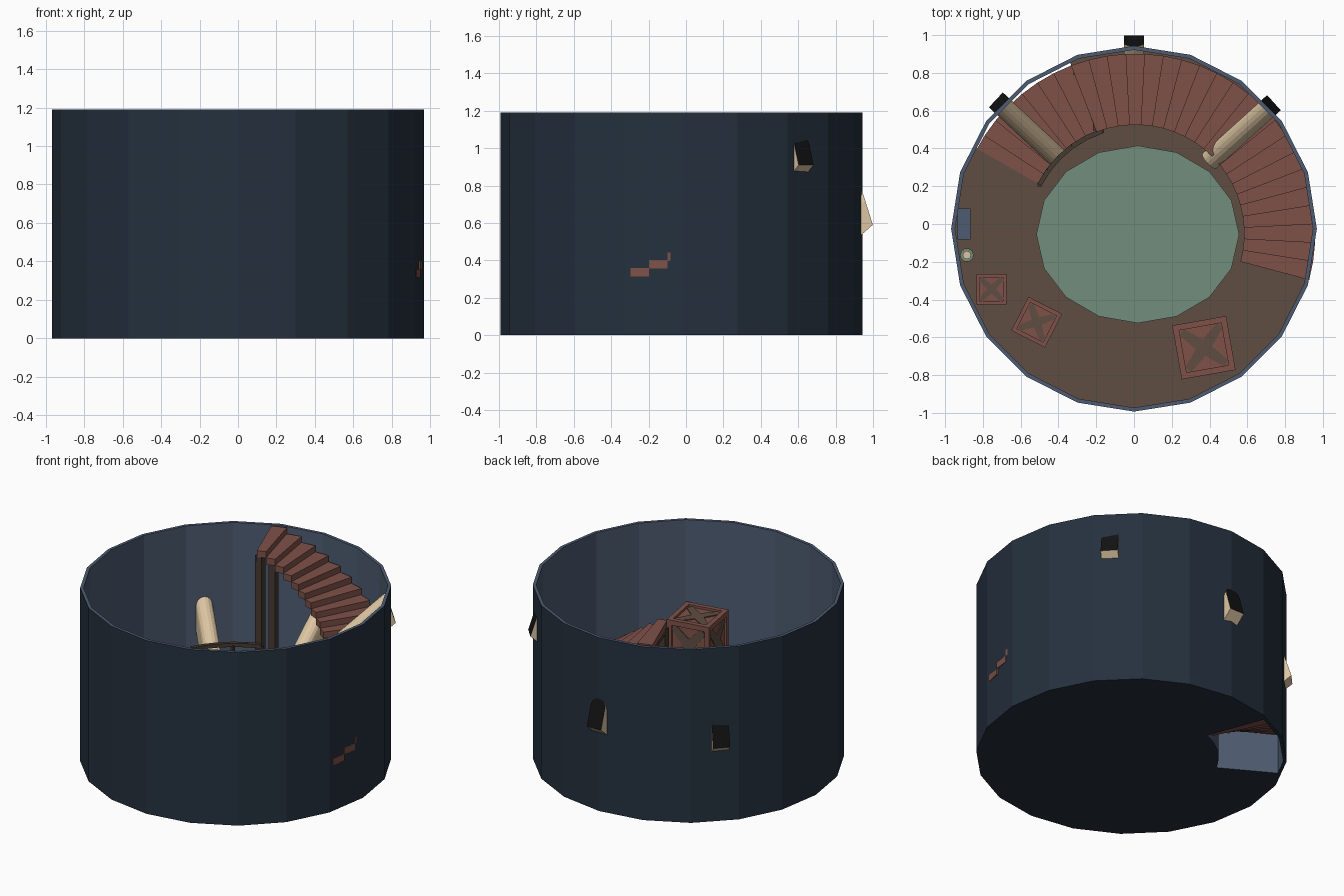
import bpy, bmesh, math
from mathutils import Vector, Matrix

if "Cube" in bpy.data.objects:
    bpy.data.objects.remove(bpy.data.objects["Cube"])

def mat(name, c):
    m = bpy.data.materials.new(name)
    m.diffuse_color = (*c, 1)
    m.use_nodes = True
    m.node_tree.nodes["Principled BSDF"].inputs["Base Color"].default_value = m.diffuse_color
    return m

INNER = mat("slate_blue", (.075, .105, .165))
OUTER = mat("night_blue", (.018, .030, .048))
FLOOR = mat("floor_brown", (.115, .075, .055))
WOOD = mat("red_wood", (.21, .083, .064))
DARK = mat("dark_wood", (.060, .042, .032))
GREEN = mat("rug_green", (.17, .27, .20))
LIGHT = mat("light_tan", (.72, .56, .36))
BLACK = mat("window_black", (.006, .006, .006))

C = Vector((0, -.025, 0))      # tower centre
S = Vector((.008, -.05, 0))    # stair centre
H, FZ = 1.19, .32              # wall height, floor level
RISE, STEP = .0415, 6
RI, RO = .575, .952            # stair radii

def polar(c, r, deg, z=0):
    a = math.radians(deg)
    return Vector((c.x + r * math.cos(a), c.y + r * math.sin(a), z))

def finish(bm, name, mats, rule=None):
    bmesh.ops.recalc_face_normals(bm, faces=bm.faces)
    bm.normal_update()
    if rule:
        for f in bm.faces:
            f.material_index = rule(f)
    me = bpy.data.meshes.new(name)
    bm.to_mesh(me)
    bm.free()
    for m in mats:
        me.materials.append(m)
    o = bpy.data.objects.new(name, me)
    bpy.context.collection.objects.link(o)
    return o

def prism(bm, pts, vec):
    """Closed prism from an outline swept along vec."""
    a = [bm.verts.new(p) for p in pts]
    b = [bm.verts.new(Vector(p) + Vector(vec)) for p in pts]
    n = len(a)
    bm.faces.new(a)
    bm.faces.new(b[::-1])
    for i in range(n):
        bm.faces.new((a[i], b[i], b[(i + 1) % n], a[(i + 1) % n]))

def box(bm, size, M):
    bmesh.ops.create_cube(bm, size=1, matrix=M @ Matrix.Diagonal((*size, 1)))

def bar(bm, p, q, w, t):
    d = q - p
    M = Matrix.Translation((p + q) / 2) @ d.to_track_quat('Z', 'Y').to_matrix().to_4x4()
    box(bm, (w, t, d.length), M)

# tower wall: 20-sided ring, dark outside, blue inside and on the rim
bm = bmesh.new()
rings = [[bm.verts.new(polar(C, r, i * 18, z)) for i in range(20)]
         for r, z in ((.968, 0), (.968, H), (.947, H), (.947, 0))]
for k in range(4):
    A, B = rings[k], rings[(k + 1) % 4]
    for i in range(20):
        j = (i + 1) % 20
        f = bm.faces.new((A[i], A[j], B[j], B[i]))
        f.material_index = 0 if k in (0, 3) else 1
finish(bm, "tower_wall", [OUTER, INNER])

# thick floor with a stairwell cut out against the wall
def wall_r(deg):
    return .952 * math.cos(math.radians(9)) / math.cos(math.radians(deg % 18 - 9))
A0, A1 = 111, 153
angles = [A1] + list(range(162, 360 + 109, 18)) + [A0 + 360]
outline = [polar(C, wall_r(a), a) for a in angles]
outline += [polar(S, RI - .01, A0 + i * STEP) for i in range(8)]
bm = bmesh.new()
prism(bm, outline, (0, 0, FZ))
finish(bm, "floor_slab", [FLOOR, INNER, OUTER],
       lambda f: 0 if f.normal.z > .5 else 2 if f.normal.z < -.5 else 1)

# oval rug
bm = bmesh.new()
prism(bm, [(.02 + .537 * math.cos(i * math.pi / 8), -.055 + .47 * math.sin(i * math.pi / 8), FZ)
           for i in range(16)], (0, 0, .009))
finish(bm, "rug", [GREEN])

# curved stairs: upper flight and the flight rising through the floor
def flight(name, start, count, z0):
    bm = bmesh.new()
    for i in range(count):
        a, z = start + i * STEP, z0 + i * RISE
        prism(bm, [polar(S, RI, a, z - .003), polar(S, RO, a, z - .003),
                   polar(S, RO, a + STEP, z - .003), polar(S, RI, a + STEP, z - .003)],
              (0, 0, RISE + .003))
    finish(bm, name, [WOOD])

flight("upper_stairs", -15, 21, FZ - .002)
flight("lower_stairs", A0, 7, FZ - 7 * RISE)

# posts and beam under the stair head
bm = bmesh.new()
for r in (.60, .91):
    bar(bm, polar(S, r, 109.5, FZ - .02), polar(S, r, 109.5, H - RISE), .05, .04)
bar(bm, polar(S, RI, 109.5, H - .06), polar(S, .93, 109.5, H - .06), .035, .035)
finish(bm, "stair_supports", [DARK])

# handrail round the stairwell
bm = bmesh.new()
rail = [polar(S, RI - .005, a, .54) for a in (108, 117, 126, 135, 144, 153)]
for p, q in zip(rail, rail[1:]):
    bar(bm, p, q, .025, .025)
for p in rail[::2] + rail[-1:]:
    bar(bm, Vector((p.x, p.y, FZ)), p, .02, .02)
finish(bm, "stairwell_railing", [DARK])

# arched windows with slanting shafts of light
def window(name, az, r, z, length):
    rad = polar(Vector(), 1, az)
    tan = Vector((-rad.y, rad.x, 0))
    up = rad * -.3 + Vector((0, 0, .954))
    base = polar(C, r, az, z)
    w, h = .054, .19
    prof = [(-w, 0), (w, 0)] + [(w * math.cos(t * math.pi / 8), h - w + w * math.sin(t * math.pi / 8))
                                for t in range(9)]
    bm = bmesh.new()
    prism(bm, [base + tan * s + up * t for s, t in prof],
          (rad * -1 + Vector((0, 0, -.87))) * length)
    finish(bm, name, [LIGHT, BLACK], lambda f: 1 if len(f.verts) > 4 and f.normal.dot(rad) > .5 else 0)

window("window_right", 42, .997, .91, .42)
window("window_back", 90, 1.024, .59, .40)
window("window_left", 137, 1.0, .52, .40)

# crates: frame bars, recessed panels and a star-shaped brace on each face
def crate(name, x, y, s, h, deg):
    base = Matrix.Translation((x, y, FZ + h / 2)) @ Matrix.Rotation(math.radians(deg), 4, 'Z') \
        @ Matrix.Diagonal((s, s, h, 1))
    bm = bmesh.new()
    t = .11
    box(bm, (.9, .9, .9), Matrix())
    for i in range(3):
        size = [t, t, t]
        size[i] = 1
        for a in (-1, 1):
            for b in (-1, 1):
                p = [0, 0, 0]
                p[(i + 1) % 3], p[(i + 2) % 3] = a * (.5 - t / 2), b * (.5 - t / 2)
                box(bm, size, Matrix.Translation(p))
    n_red = len(bm.faces)
    turns = [Matrix.Rotation(k * math.pi / 2, 4, 'X') for k in (0, 1, 3)]
    turns += [Matrix.Rotation(k * math.pi / 2, 4, 'Y') for k in (1, 3)]
    for R in turns:
        pts = []
        for k in range(4):
            for da, r in ((-8, .50), (8, .50), (45, .15)):
                a = math.radians(45 + 90 * k + da)
                pts.append(R @ Vector((r * math.cos(a), r * math.sin(a), .45)))
        prism(bm, pts, R @ Vector((0, 0, .02)))
    bm.faces.ensure_lookup_table()
    for i, f in enumerate(bm.faces):
        f.material_index = 0 if i < n_red else 1
    bm.transform(base)
    finish(bm, name, [WOOD, FLOOR])

crate("large_crate", .37, -.655, .29, .32, 10)
crate("medium_crate", -.515, -.52, .20, .20, -27)
crate("small_crate", -.755, -.345, .16, .16, 0)

# book with blue cover and tan pages
bm = bmesh.new()
for z in (0, .045):
    box(bm, (.07, .165, .012), Matrix.Translation((-.9, 0, FZ + z + .006)))
box(bm, (.012, .165, .05), Matrix.Translation((-.929, 0, FZ + .028)))
finish(bm, "book_cover", [INNER])
bm = bmesh.new()
box(bm, (.055, .15, .034), Matrix.Translation((-.897, 0, FZ + .029)))
finish(bm, "book_pages", [LIGHT])

# candle on a green dish
for name, r, z, d, m in (("candle_dish", .036, 0, .02, GREEN), ("candle", .022, .02, .09, LIGHT)):
    bm = bmesh.new()
    prism(bm, [polar(Vector((-.885, -.165, 0)), r, i * 36, FZ + z) for i in range(10)], (0, 0, d))
    finish(bm, name, [m])
